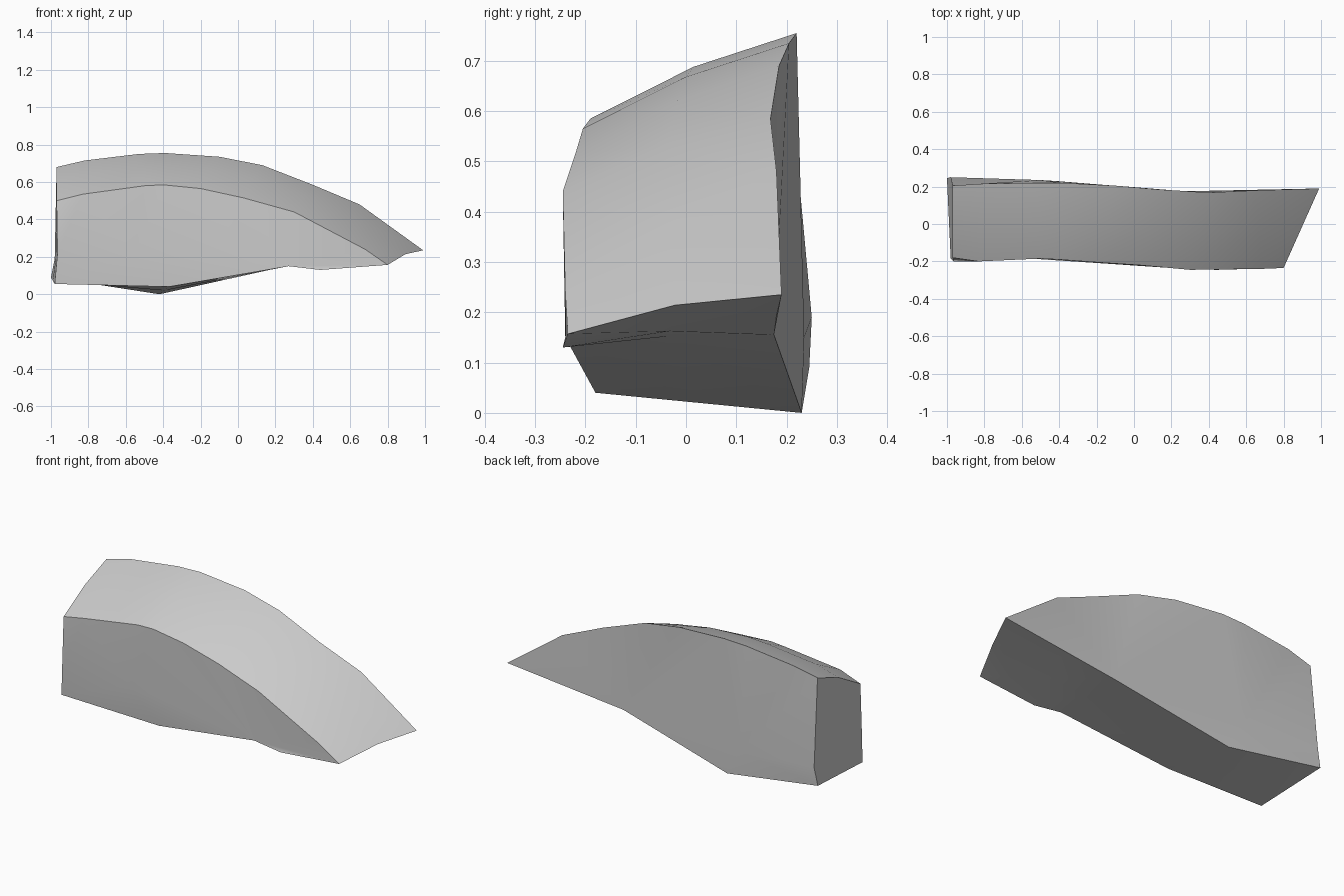
import bpy
import bmesh
import math
from mathutils import Vector

default_cube = bpy.data.objects.get("Cube")
if default_cube:
    bpy.data.objects.remove(default_cube, do_unlink=True)


def make_material(name, colour):
    material = bpy.data.materials.new(name)
    material.use_nodes = True
    material.diffuse_color = colour
    shader = material.node_tree.nodes["Principled BSDF"]
    shader.inputs["Base Color"].default_value = colour
    return material


def make_ring(bmesh_data, points):
    return [bmesh_data.verts.new(point) for point in points]


def bridge(bmesh_data, first, second):
    """Join two closed rings of equal length with quads."""
    count = len(first)
    for index in range(count):
        following = (index + 1) % count
        bmesh_data.faces.new((first[index], first[following],
                              second[following], second[index]))


def fan(bmesh_data, hub, outline):
    """Fill an open chain of vertices with triangles meeting at a hub."""
    for start, end in zip(outline, outline[1:]):
        bmesh_data.faces.new((hub, start, end))


def cap(bmesh_data, ring, hub_position):
    """Side wall: one fan round a hub, one from the underside bend."""
    hub = bmesh_data.verts.new(hub_position)
    bend = ring[BEND]
    wide_part = ring[BEND:] + ring[:CREST + 1] + [bend]
    if hub_position[1] < 0:
        # broken corner at the front of the wide end
        bmesh_data.faces.new((ring[-1], ring[0], ring[1]))
        wide_part.remove(ring[0])
    fan(bmesh_data, hub, wide_part)
    fan(bmesh_data, bend, ring[CREST:BEND])


# Outline landmarks: crest of the arch, pointed tip, bend of the underside
CREST, TIP, BEND = 3, 8, 10

# Front outline: over the arch, to the tip, back along the underside
front_points = [
    (-.97, -.18, .5), (-.83, -.2, .535), (-.5, -.185, .58),
    (-.4, -.19, .585), (-.2, -.205, .565), (.03, -.22, .515),
    (.3, -.245, .44), (.68, -.24, .24), (.8, -.235, .157),
    (.44, -.245, .13), (.27, -.24, .15), (-.37, -.18, .04),
    (-.98, -.185, .055), (-.965, -.2, .22),
]

# Back outline, matched point for point with the front
back_points = [
    (-.97, .205, .68), (-.82, .215, .715), (-.53, .22, .75),
    (-.39, .22, .755), (-.1, .205, .735), (.13, .185, .69),
    (.4, .168, .585), (.65, .18, .48), (.99, .19, .235),
    (.6, .18, .195), (.27, .175, .155), (-.42, .23, 0),
    (-1, .245, .09), (-.98, .25, .19),
]

# Middle outline: halfway, with the upper surface slightly crowned
middle_points = []
for index, (front, back) in enumerate(zip(front_points, back_points)):
    middle = (Vector(front) + Vector(back)) / 2
    if index <= TIP:
        middle.z += .018
    middle_points.append(middle)

# Curved stone body
body = bmesh.new()
front_ring = make_ring(body, front_points)
middle_ring = make_ring(body, middle_points)
back_ring = make_ring(body, back_points)
bridge(body, front_ring, middle_ring)
bridge(body, middle_ring, back_ring)
cap(body, front_ring, (-.55, -.185, .22))
cap(body, back_ring, (-.5, .235, .15))
bmesh.ops.recalc_face_normals(body, faces=body.faces[:])

mesh = bpy.data.meshes.new("curved_stone")
body.to_mesh(mesh)
body.free()
mesh.materials.append(make_material("pale_grey_stone", (.6, .6, .6, 1)))

stone = bpy.data.objects.new("curved_stone", mesh)
bpy.context.collection.objects.link(stone)

# Soft facets with crisp outer edges
bpy.ops.object.select_all(action="DESELECT")
stone.select_set(True)
bpy.context.view_layer.objects.active = stone
bpy.ops.object.shade_smooth_by_angle(angle=math.radians(30))
